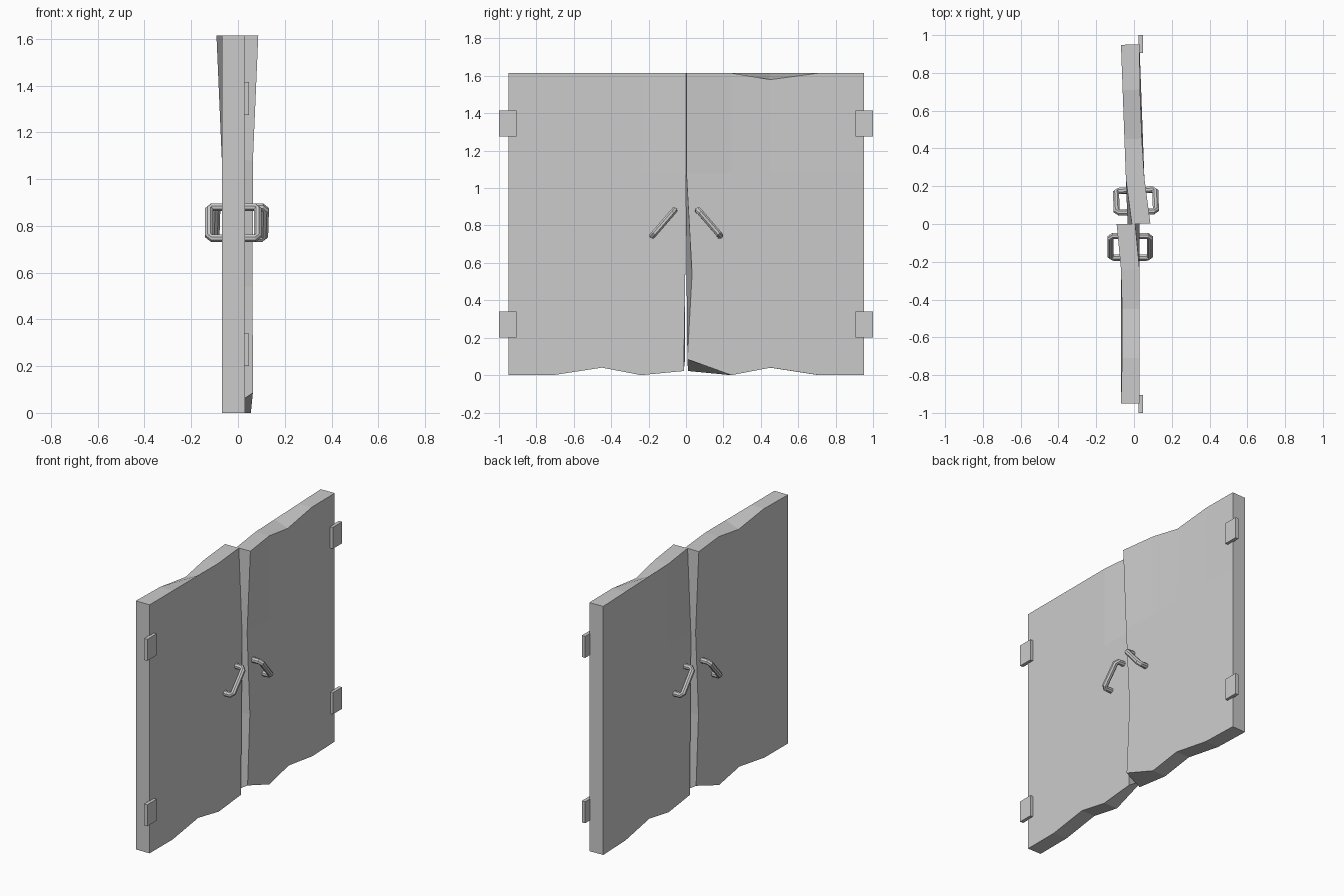
import bpy, bmesh
from math import radians, pi
from mathutils import Matrix, Vector

if "Cube" in bpy.data.objects:
    bpy.data.objects.remove(bpy.data.objects["Cube"])

W, H, T = 0.95, 1.615, 0.098   # door leaf width, height, thickness
COLS = (0.24, 0.45, 0.71)
ROWS = (0.54, 1.08)
MID = -0.02                    # x of the leaf centre plane


def finish(bm, name, mat):
    bmesh.ops.recalc_face_normals(bm, faces=bm.faces)
    bm.transform(mat)
    me = bpy.data.meshes.new(name)
    bm.to_mesh(me)
    bm.free()
    ob = bpy.data.objects.new(name, me)
    bpy.context.collection.objects.link(ob)
    return ob


def box(bm, lo, hi):
    size = [b - a for a, b in zip(lo, hi)]
    mid = [(a + b) / 2 for a, b in zip(lo, hi)]
    bmesh.ops.create_cube(bm, size=1, matrix=Matrix.Translation(mid) @ Matrix.Diagonal((*size, 1)))


def near(a, b):
    return abs(a - b) < 0.001


# Battered door leaf: a sliced slab with its corners pushed out of line
def door(name, mat):
    bm = bmesh.new()
    box(bm, (-T / 2, 0, 0), (T / 2, W, H))
    for axis, cuts in ((1, COLS), (2, ROWS)):
        for c in cuts:
            co, no = Vector(), Vector()
            co[axis], no[axis] = c, 1
            bmesh.ops.bisect_plane(bm, geom=bm.verts[:] + bm.edges[:] + bm.faces[:],
                                   plane_co=co, plane_no=no)
    for v in bm.verts:
        x, y, z = v.co
        out = x > 0
        if near(z, 0) and near(y, 0):
            v.co.z = 0.085 if out else 0.022
            v.co.y = 0.005 if out else 0.012
        if near(z, 0) and near(y, COLS[1]):
            v.co.z = 0.04
        if near(z, H) and near(y, 0):
            v.co.x += 0.023
        if near(z, H) and out and (near(y, COLS[1]) or near(y, COLS[2])):
            v.co.x -= 0.006
        if near(z, H) and near(y, COLS[1]) and out:
            v.co.z = 1.58
        if near(z, ROWS[0]) and near(y, 0):
            v.co.y = 0.03 if out else 0.004
    finish(bm, name, mat)


# Bent bar handle on one face of a leaf
def handle(name, mat, side):
    top, bot = Vector((0, 0.063, 0.88)), Vector((0, 0.178, 0.747))
    reach, c = 0.104, 0.012
    along = (bot - top).normalized() * c
    x = lambda d: Vector((side * d, 0, 0))
    path = [top + x(0.03), top + x(reach - c), top + x(reach) + along,
            bot + x(reach) - along, bot + x(reach - c), bot + x(0.03)]
    flat = (bot - top).normalized()
    cross = flat.cross(Vector((1, 0, 0)))
    bm = bmesh.new()
    rings = []
    for i, p in enumerate(path):
        t = (path[min(i + 1, 5)] - path[max(i - 1, 0)]).normalized()
        n = t.cross(cross).normalized()
        ring = []
        for k in range(8):
            d = Matrix.Rotation(k * pi / 4 + pi / 8, 3, t) @ n
            ring.append(bm.verts.new(p + d * 0.0175))
        rings.append(ring)
    for a, b in zip(rings, rings[1:]):
        for k in range(8):
            bm.faces.new((a[k], a[(k + 1) % 8], b[(k + 1) % 8], b[k]))
    bm.faces.new(rings[0])
    bm.faces.new(rings[-1])
    finish(bm, name, mat)


# Right leaf stands slightly ajar about its hinge; left leaf is turned half round
right = (Matrix.Translation((MID, W, 0)) @ Matrix.Rotation(radians(2.1), 4, 'Z')
         @ Matrix.Translation((0, -W, 0)))
left = Matrix.Translation((MID, 0, 0)) @ Matrix.Rotation(pi, 4, 'Z')
for label, mat in (("right", right), ("left", left)):
    door(label + "_door", mat)
    handle(label + "_handle_a", mat, 1)
    handle(label + "_handle_b", mat, -1)

# Hinge plates
for label, s in (("right", 1), ("left", -1)):
    for pos, z in (("lower", 0.2), ("upper", 1.275)):
        bm = bmesh.new()
        y0, y1 = sorted((s * 0.905, s * 1.0))
        box(bm, (0.025, y0, z), (0.048, y1, z + 0.14))
        finish(bm, f"{label}_{pos}_hinge", Matrix())
